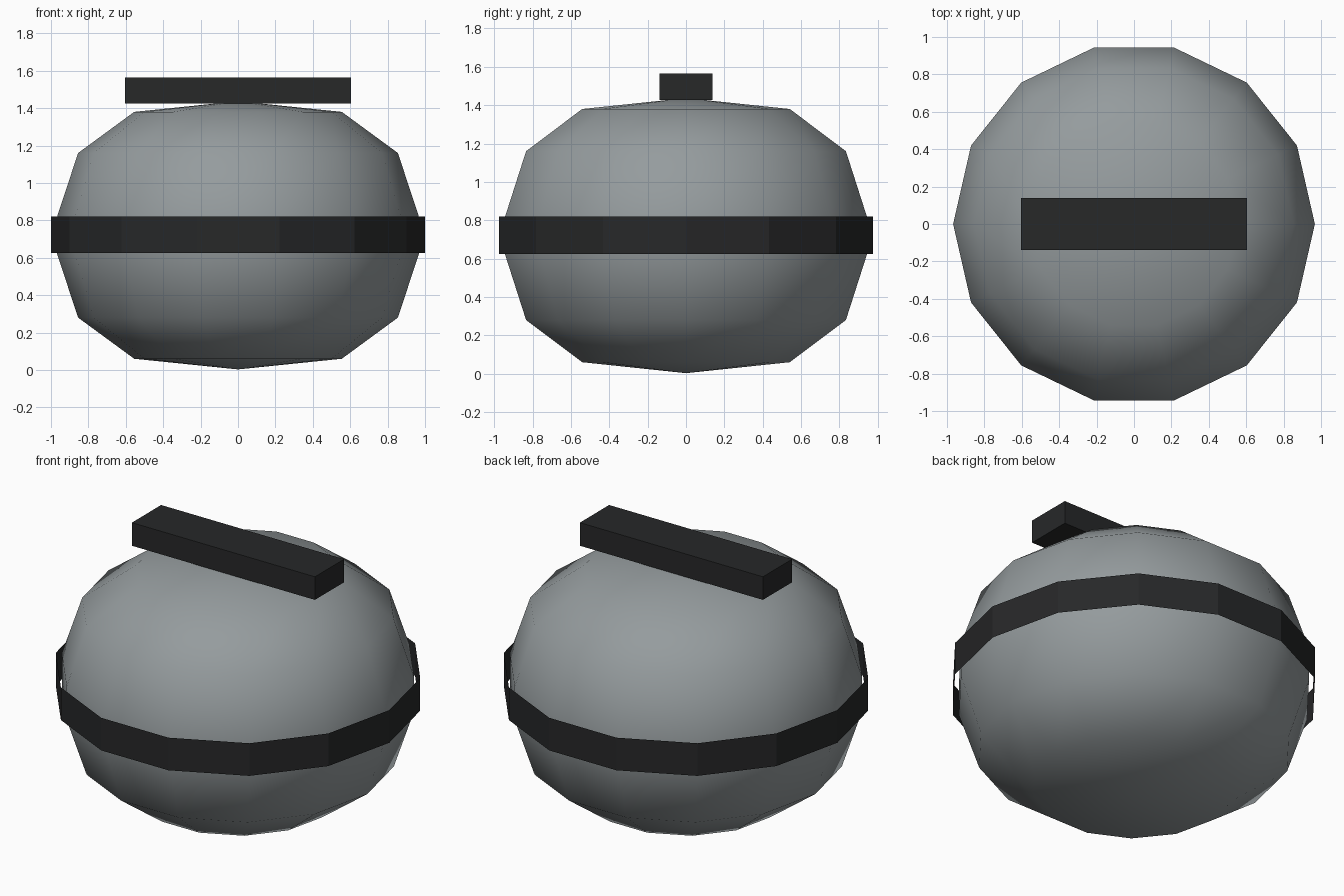
import bpy, bmesh
from math import cos, sin, tau

if "Cube" in bpy.data.objects:
    bpy.data.objects.remove(bpy.data.objects["Cube"])

SIDES = 14


def material(name, rgb):
    m = bpy.data.materials.new(name)
    m.diffuse_color = (*rgb, 1)
    m.use_nodes = True
    m.node_tree.nodes["Principled BSDF"].inputs["Base Color"].default_value = m.diffuse_color
    return m


def lathe(name, profile, mat, smooth):
    """Revolve (radius, z) points around z; radius 0 makes a pole."""
    bm = bmesh.new()
    rings = []
    for r, z in profile:
        if r == 0:
            rings.append([bm.verts.new((0, 0, z))] * SIDES)
        else:
            rings.append([bm.verts.new((r * cos(tau * i / SIDES), r * sin(tau * i / SIDES), z))
                          for i in range(SIDES)])
    for low, high in zip(rings, rings[1:]):
        for i in range(SIDES):
            j = (i + 1) % SIDES
            corners = dict.fromkeys((low[i], low[j], high[j], high[i]))
            bm.faces.new(list(corners)).smooth = smooth
    mesh = bpy.data.meshes.new(name)
    bm.to_mesh(mesh)
    bm.free()
    mesh.materials.append(mat)
    obj = bpy.data.objects.new(name, mesh)
    bpy.context.collection.objects.link(obj)
    return obj


stone = material("stone_grey", (0.30, 0.33, 0.34))
dark = material("dark_trim", (0.02, 0.021, 0.022))

# Rounded body, mirrored about its middle height
MID = 0.72
half = [(0.967, 0.10), (0.855, 0.44), (0.555, 0.66), (0, 0.717)]
body = [(r, MID - h) for r, h in reversed(half)] + [(r, MID + h) for r, h in half]
lathe("body", body, stone, True)

# Thin open band standing just off the body
lathe("band", [(1.0, 0.625), (1.0, 0.82)], dark, False)

# Handle bar resting on top
bpy.ops.mesh.primitive_cube_add(size=1, location=(0, 0, 1.495))
handle = bpy.context.object
handle.name = "handle"
handle.scale = (1.21, 0.276, 0.138)
bpy.ops.object.transform_apply(location=False, rotation=False, scale=True)
handle.data.materials.append(dark)
